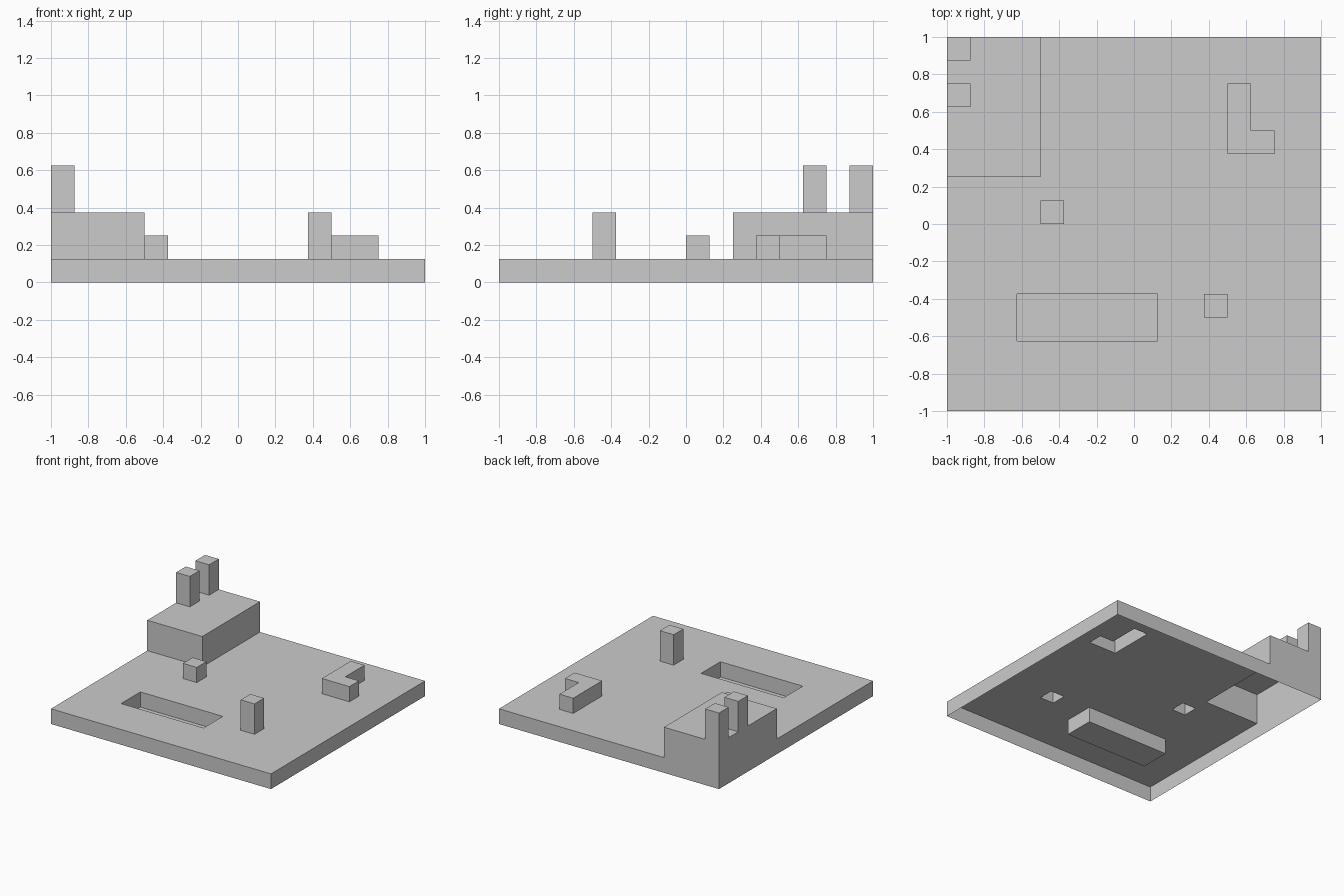
import bpy, bmesh, math

if "Cube" in bpy.data.objects:
    bpy.data.objects.remove(bpy.data.objects["Cube"])

N, C = 16, 0.125          # 16 x 16 cells, cell size

# part name: list of (x0, x1, y0, y1, height) in cells from the front-left corner
PARTS = {
    "ground": [(0, 16, 0, 16, 1)],
    "pit_floor": [(3, 9, 3, 5, 0)],
    "raised_block": [(0, 4, 10, 16, 3)],
    "corner_tower": [(0, 1, 15, 16, 5)],
    "side_tower": [(0, 1, 13, 14, 5)],
    "small_cube": [(4, 5, 8, 9, 2)],
    "pillar": [(11, 12, 4, 5, 3)],
    "l_shaped_bump": [(12, 13, 11, 14, 2), (12, 14, 11, 12, 2)],
}

# Height map: later parts replace the cells beneath them
cells = {}
for name, rects in PARTS.items():
    for x0, x1, y0, y1, h in rects:
        for i in range(x0, x1):
            for j in range(y0, y1):
                cells[i, j] = (name, h)


def add_face(bm, points):
    bm.faces.new([bm.verts.new(((x - N / 2) * C, (y - N / 2) * C, z * C))
                  for x, y, z in points])


def build_part(name):
    """Top faces plus walls down to lower neighbours; the underside stays open."""
    bm = bmesh.new()
    for (i, j), (owner, h) in cells.items():
        if owner != name:
            continue
        add_face(bm, [(i, j, h), (i + 1, j, h), (i + 1, j + 1, h), (i, j + 1, h)])
        for dx, dy in ((1, 0), (-1, 0), (0, 1), (0, -1)):
            low = cells.get((i + dx, j + dy), ("", 0))[1]
            if low < h:
                mx, my = i + 0.5 + dx / 2, j + 0.5 + dy / 2
                ax, ay, bx, by = mx + dy / 2, my - dx / 2, mx - dy / 2, my + dx / 2
                add_face(bm, [(ax, ay, low), (bx, by, low), (bx, by, h), (ax, ay, h)])
    # Merge cells into large flat faces
    bmesh.ops.remove_doubles(bm, verts=bm.verts, dist=1e-4)
    bmesh.ops.dissolve_limit(bm, angle_limit=math.radians(1),
                             verts=bm.verts, edges=bm.edges)
    mesh = bpy.data.meshes.new(name)
    bm.to_mesh(mesh)
    bm.free()
    bpy.context.collection.objects.link(bpy.data.objects.new(name, mesh))


for part in PARTS:
    build_part(part)
